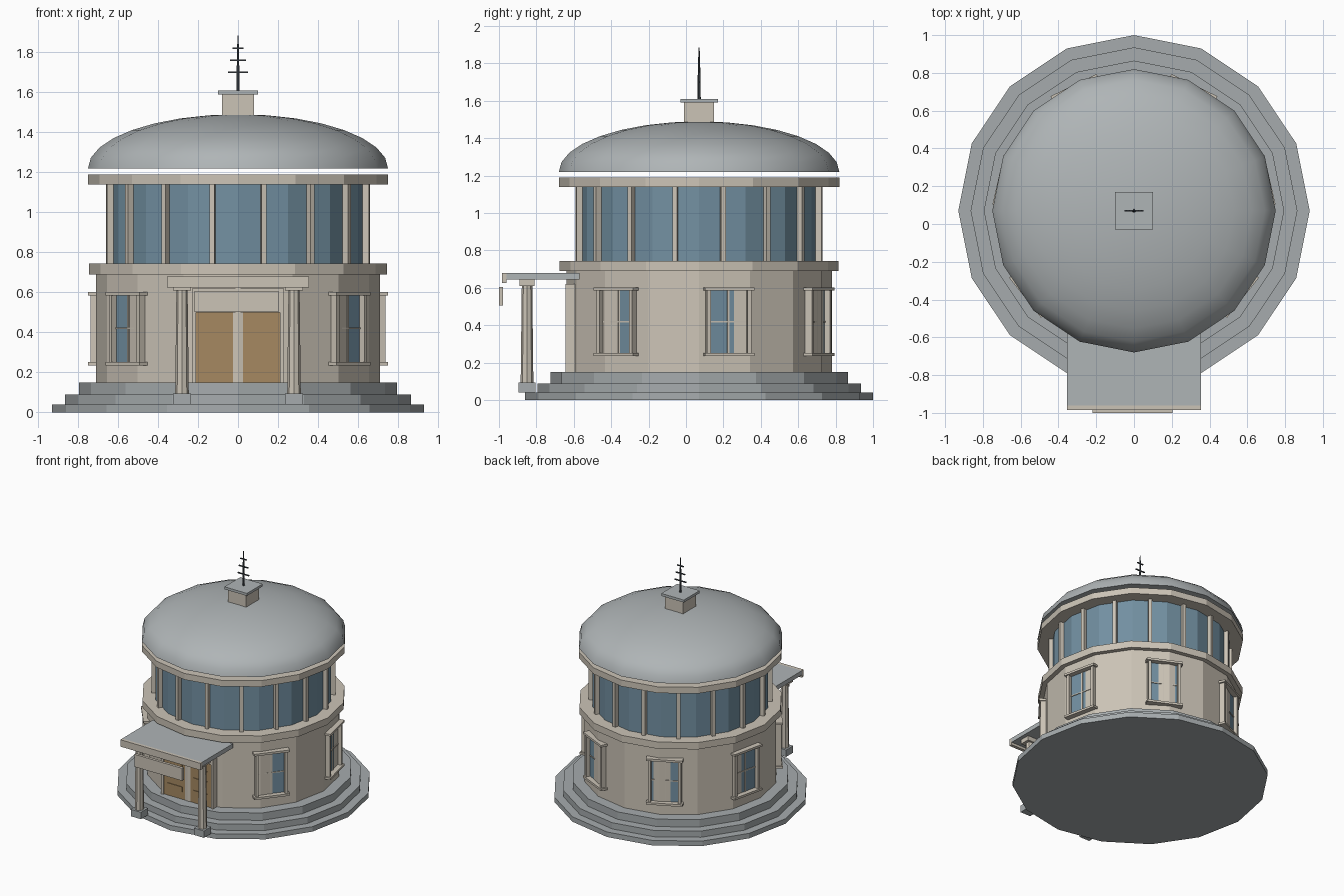
import bpy, bmesh, math
from mathutils import Matrix, Vector

if "Cube" in bpy.data.objects:
    bpy.data.objects.remove(bpy.data.objects["Cube"], do_unlink=True)

CY = 0.07      # y of the round building's axis
SIDES = 16
STEP = 2 * math.pi / SIDES


def material(name, r, g, b):
    m = bpy.data.materials.new(name)
    m.use_nodes = True
    m.diffuse_color = (r, g, b, 1)
    m.node_tree.nodes["Principled BSDF"].inputs["Base Color"].default_value = (r, g, b, 1)
    return m


STONE = material("warm stone", 0.60, 0.55, 0.47)
STEPS = material("grey step stone", 0.38, 0.41, 0.42)
ROOF = material("pale grey roof", 0.43, 0.46, 0.47)
GLASS = material("blue glass", 0.17, 0.28, 0.36)
WOOD = material("brown wood", 0.38, 0.25, 0.12)
METAL = material("dark metal", 0.05, 0.06, 0.07)


def finish(name, bm, mat):
    bmesh.ops.recalc_face_normals(bm, faces=bm.faces)
    mesh = bpy.data.meshes.new(name)
    bm.to_mesh(mesh)
    bm.free()
    mesh.materials.append(mat)
    ob = bpy.data.objects.new(name, mesh)
    bpy.context.collection.objects.link(ob)
    return ob


def lathe(name, profile, mat, sides=SIDES, x=0, y=CY):
    """Revolve (radius, z) points into a closed faceted solid."""
    bm = bmesh.new()
    turn = 2 * math.pi / sides
    rings = [[bm.verts.new((x + r * math.sin(i * turn), y - r * math.cos(i * turn), z))
              for i in range(sides)] for r, z in profile]
    for a, b in zip(rings, rings[1:]):
        for i in range(sides):
            j = (i + 1) % sides
            bm.faces.new((a[i], a[j], b[j], b[i]))
    bm.faces.new(rings[0])
    bm.faces.new(rings[-1])
    return finish(name, bm, mat)


def drum(name, r, z0, z1, mat, **kw):
    return lathe(name, [(r, z0), (r, z1)], mat, **kw)


def add_box(bm, x, y, z, place=Matrix()):
    """Add a box given by its (min, max) ranges, then moved by a matrix."""
    size = Vector((x[1] - x[0], y[1] - y[0], z[1] - z[0]))
    mid = Vector((sum(x) / 2, sum(y) / 2, sum(z) / 2))
    bmesh.ops.create_cube(bm, size=1, matrix=place @ Matrix.Translation(mid) @ Matrix.Diagonal(size).to_4x4())


def boxes(name, ranges, mat, place=Matrix()):
    bm = bmesh.new()
    for x, y, z in ranges:
        add_box(bm, x, y, z, place)
    return finish(name, bm, mat)


def around(angle):
    """Placement turned about the building axis; local -y points outward."""
    return Matrix.Translation((0, CY, 0)) @ Matrix.Rotation(angle, 4, 'Z')


# Stepped plinth
for i, (r, z0, z1) in enumerate([(0.93, 0, 0.04), (0.865, 0.04, 0.09), (0.795, 0.09, 0.15)]):
    drum(f"plinth_step_{i + 1}", r, z0, z1, STEPS)

# Round body: wall, ledge, glazed storey, cornice
drum("lower_wall", 0.71, 0.15, 0.69, STONE)
drum("lower_ledge", 0.745, 0.69, 0.745, STONE)
drum("upper_glazing", 0.65, 0.745, 1.14, GLASS)
drum("upper_cornice", 0.75, 1.14, 1.19, STONE)

# Mullions at the middle of each glazed facet
bm = bmesh.new()
for i in range(SIDES):
    add_box(bm, (-0.013, 0.013), (-0.67, -0.62), (0.745, 1.14), around((i + 0.5) * STEP))
finish("upper_mullions", bm, STONE)

# Shallow dome
RINGS = 8
dome_profile = []
for i in range(RINGS):
    a = i / RINGS * math.pi / 2
    dome_profile.append((0.75 * math.cos(a), 1.22 + 0.27 * math.sin(a)))
dome_profile.append((0.01, 1.49))
dome = lathe("dome", dome_profile, ROOF)
bpy.ops.object.select_all(action='DESELECT')
dome.select_set(True)
bpy.context.view_layer.objects.active = dome
bpy.ops.object.shade_smooth_by_angle(angle=math.radians(35))

# Rooftop box with cap and mast
boxes("roof_box", [((-0.08, 0.08), (CY - 0.08, CY + 0.08), (1.46, 1.59))], STONE)
boxes("roof_box_cap", [((-0.1, 0.1), (CY - 0.1, CY + 0.1), (1.59, 1.61))], ROOF)
lathe("mast", [(0.009, 1.61), (0.007, 1.75), (0.003, 1.885)], METAL, sides=6)
boxes("mast_bars", [((-w, w), (CY - 0.004, CY + 0.004), (z - 0.004, z + 0.004))
                    for w, z in [(0.05, 1.7), (0.04, 1.76), (0.027, 1.82)]], METAL)

# Six windows: seven equal bays, with the door in the first
for i in range(1, 7):
    place = around(i * 2 * math.pi / 7)
    front, back = -0.728, -0.66
    boxes(f"window_glass_{i}", [((-0.105, 0.105), (-0.6975, back), (0.25, 0.59))], GLASS, place)
    boxes(f"window_frame_{i}", [
        ((-0.122, -0.1), (front, back), (0.25, 0.59)),
        ((0.1, 0.122), (front, back), (0.25, 0.59)),
        ((-0.135, 0.135), (-0.738, back), (0.235, 0.252)),
        ((-0.135, 0.135), (-0.738, back), (0.585, 0.602)),
        ((-0.005, 0.005), (-0.703, back), (0.25, 0.59)),
        ((-0.1, 0.1), (-0.703, back), (0.416, 0.424))], STONE, place)

# Double door with raised rails, and its surround
boxes("double_door", [((-0.21, 0.21), (-0.635, -0.5), (0.15, 0.5))], WOOD)
boxes("door_rails", [((min(s * 0.05, s * 0.18), max(s * 0.05, s * 0.18)), (-0.64, -0.63), (z - 0.02, z + 0.02))
                     for s in (-1, 1) for z in (0.23, 0.33, 0.41)], WOOD)
boxes("door_surround", [((-0.23, -0.21), (-0.645, -0.5), (0.15, 0.5)),
                        ((0.21, 0.23), (-0.645, -0.5), (0.15, 0.5)),
                        ((-0.23, 0.23), (-0.645, -0.5), (0.5, 0.62))], STONE)

# Porch columns
for side, x in (("right", -0.28), ("left", 0.28)):
    y = -0.85
    boxes(f"column_base_{side}", [((x - 0.045, x + 0.045), (y - 0.045, y + 0.045), (0.04, 0.095))], STEPS)
    lathe(f"column_{side}", [(0.034, 0.095), (0.028, 0.61)], STONE, sides=8, x=x, y=y)
    boxes(f"column_cap_{side}", [((x - 0.045, x + 0.045), (y - 0.04, y + 0.04), (0.61, 0.645))], STONE)

# Canopy, fascia and hanging board
boxes("canopy", [((-0.355, 0.355), (-0.96, -0.57), (0.645, 0.68))], ROOF)
boxes("canopy_fascia", [((-0.355, 0.355), (-0.985, -0.96), (0.625, 0.68))], STONE)
boxes("hanging_board", [((-0.22, 0.205), (-1.0, -0.978), (0.505, 0.605))], STONE)
